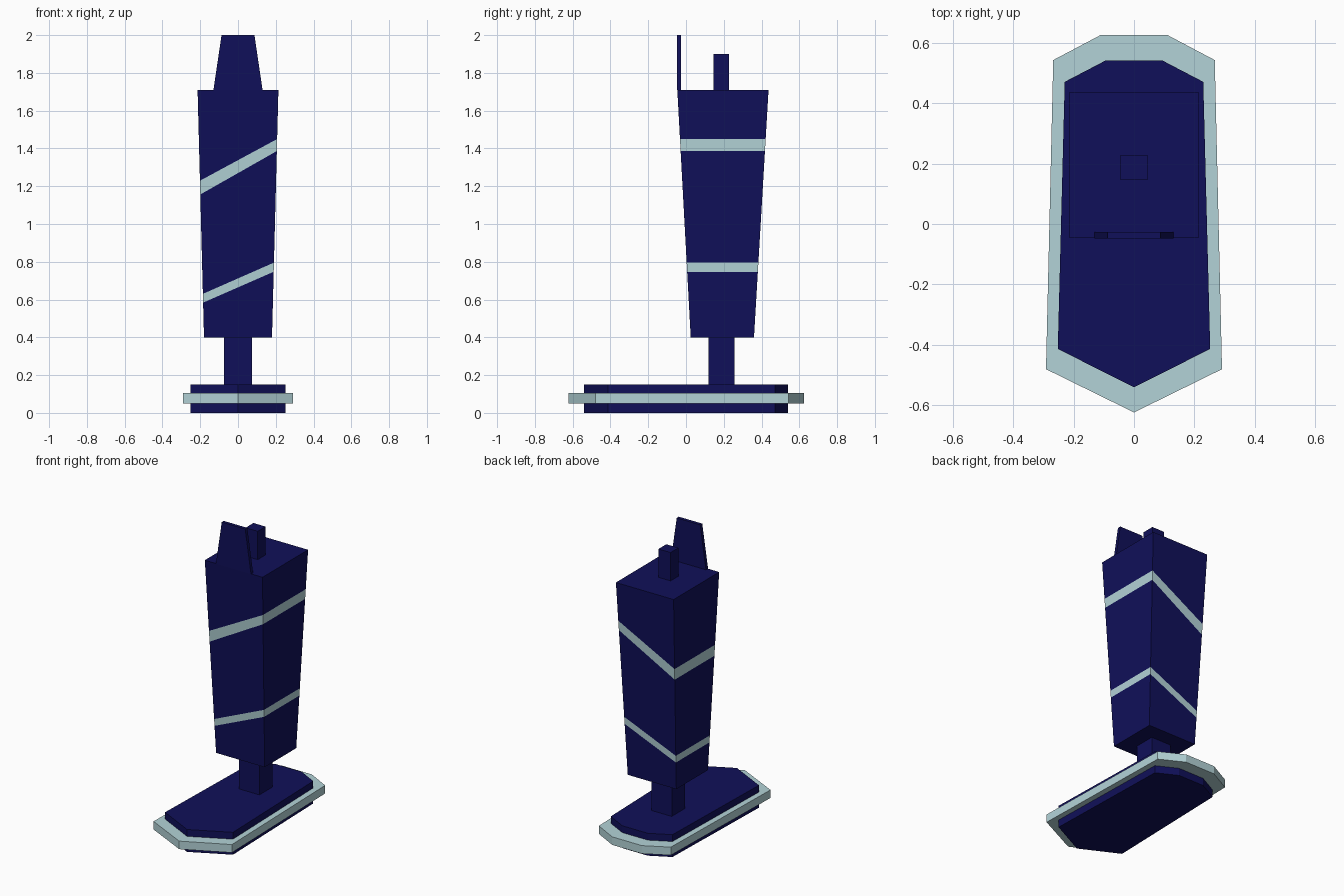
import bpy, bmesh
from mathutils import Vector

if "Cube" in bpy.data.objects:
    bpy.data.objects.remove(bpy.data.objects["Cube"])


def material(name, color):
    m = bpy.data.materials.new(name)
    m.diffuse_color = color
    m.use_nodes = True
    m.node_tree.nodes["Principled BSDF"].inputs["Base Color"].default_value = m.diffuse_color
    return m


NAVY = material("navy", (0.005, 0.005, 0.1, 1))
PALE = material("pale_blue", (0.45, 0.65, 0.68, 1))


def loft(name, low, z0, high, z1, mat):
    """Solid between two matching outlines."""
    bm = bmesh.new()
    a = [bm.verts.new((x, y, z0)) for x, y in low]
    b = [bm.verts.new((x, y, z1)) for x, y in high]
    bm.faces.new(a)
    bm.faces.new(b)
    n = len(a)
    for i in range(n):
        j = (i + 1) % n
        bm.faces.new((a[i], a[j], b[j], b[i]))
    bmesh.ops.recalc_face_normals(bm, faces=bm.faces)
    me = bpy.data.meshes.new(name)
    bm.to_mesh(me)
    bm.free()
    me.materials.append(mat)
    ob = bpy.data.objects.new(name, me)
    bpy.context.collection.objects.link(ob)
    return ob


def rect(w, y0, y1):
    return [(-w, y0), (w, y0), (w, y1), (-w, y1)]


def foot_outline(tip, side, heel, end):
    half = [side, heel, end]
    return [(0, tip)] + half + [(-x, y) for x, y in reversed(half)]


# Foot sole and the bumper around it
sole = foot_outline(-0.54, (0.252, -0.413), (0.229, 0.47), (0.095, 0.54))
loft("foot", sole, 0, sole, 0.15, NAVY)
rim = foot_outline(-0.623, (0.291, -0.48), (0.267, 0.542), (0.11, 0.625))
loft("foot_bumper", rim, 0.05, rim, 0.104, PALE)

# Ankle, knee post and knee plate
ankle = rect(0.075, 0.12, 0.258)
loft("ankle", ankle, 0.15, ankle, 0.4, NAVY)
post = rect(0.045, 0.145, 0.228)
loft("knee_post", post, 1.71, post, 1.9, NAVY)
loft("knee_plate", rect(0.13, -0.048, -0.026), 1.71,
     rect(0.087, -0.048, -0.026), 2.0, NAVY)

# Tapered shin with two slanted stripes
shin = loft("shin", rect(0.18, 0.025, 0.36), 0.4,
            rect(0.214, -0.046, 0.437), 1.71, NAVY)
shin.data.materials.append(PALE)
# stripe edges: (left z, right z) at x = -0.2 and 0.2
stripes = [((0.577, 0.752), (0.624, 0.80)), ((1.156, 1.383), (1.23, 1.446))]
bm = bmesh.new()
bm.from_mesh(shin.data)
planes = []
for stripe in stripes:
    for zl, zr in stripe:
        co = Vector((0, 0, (zl + zr) / 2))
        no = Vector(((zl - zr) / 0.4, 0, 1))
        planes.append((co, no))
        bmesh.ops.bisect_plane(bm, geom=bm.verts[:] + bm.edges[:] + bm.faces[:],
                               plane_co=co, plane_no=no)
for f in bm.faces:
    c = f.calc_center_median()
    above = sum((c - co).dot(no) > 0 for co, no in planes)
    f.material_index = above % 2
bm.to_mesh(shin.data)
bm.free()
